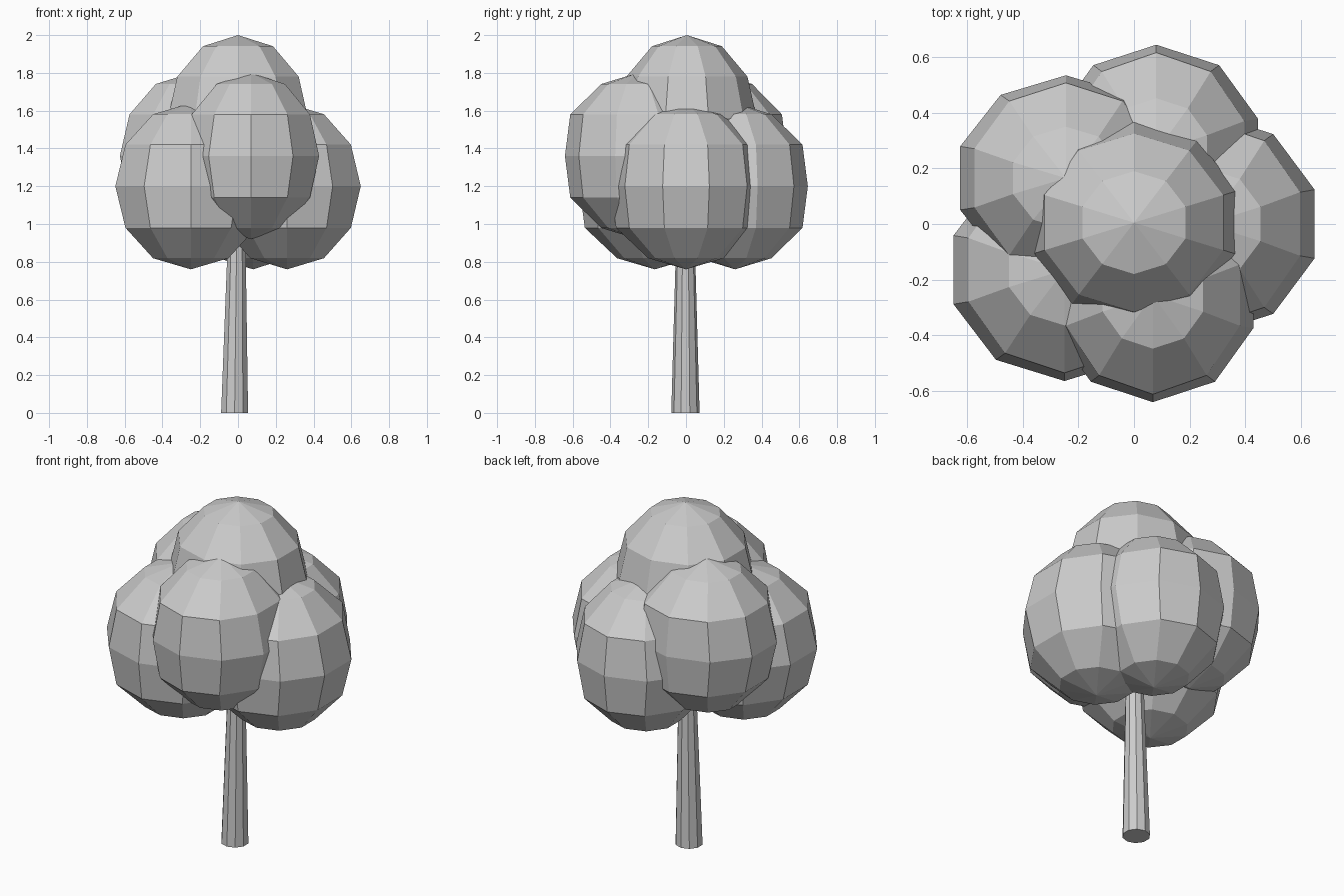
import bpy, bmesh
from mathutils import Matrix, Vector

if "Cube" in bpy.data.objects:
    bpy.data.objects.remove(bpy.data.objects["Cube"])


def add_object(name, bm):
    mesh = bpy.data.meshes.new(name)
    bm.to_mesh(mesh)
    bm.free()
    obj = bpy.data.objects.new(name, mesh)
    bpy.context.collection.objects.link(obj)
    return obj


def leaf_clump(name, centre, radii, bulge=1.0):
    """Faceted ball of leaves; bulge fattens the front and back of the middle rings."""
    bm = bmesh.new()
    bmesh.ops.create_uvsphere(bm, u_segments=10, v_segments=6, radius=1)
    # put one corner of every ring on the x axis
    for v in bm.verts:
        if 0.4 < abs(v.co.z) < 0.6:
            v.co.y *= bulge
        v.co = Vector(c * r for c, r in zip(v.co, radii)) + Vector(centre)
    return add_object(name, bm)


# Trunk: tapered, slightly leaning post running up into the foliage
bm = bmesh.new()
bmesh.ops.create_cone(bm, cap_ends=True, segments=10, radius1=0.075,
                      radius2=0.047, depth=1.0,
                      matrix=Matrix.Translation((-0.018, -0.003, 0.5)))
for v in bm.verts:
    v.co.x += 0.012 * v.co.z
add_object("trunk", bm)

# Five clumps in a ring at two heights
RING = [
    ("right", (0.26, 0.0, 1.20), (0.41, 0.40, 0.44)),
    ("back", (0.08, 0.26, 1.20), (0.385, 0.385, 0.44)),
    ("back_left", (-0.245, 0.165, 1.36), (0.40, 0.37, 0.44)),
    ("front_left", (-0.25, -0.165, 1.20), (0.42, 0.40, 0.44)),
    ("front", (0.068, -0.256, 1.36), (0.38, 0.385, 0.44)),
]
for side, centre, radii in RING:
    leaf_clump("leaf_clump_" + side, centre, radii, 1.07)

# Crown clump on top
leaf_clump("leaf_clump_top", (0.0, 0.005, 1.56), (0.39, 0.37, 0.44))
